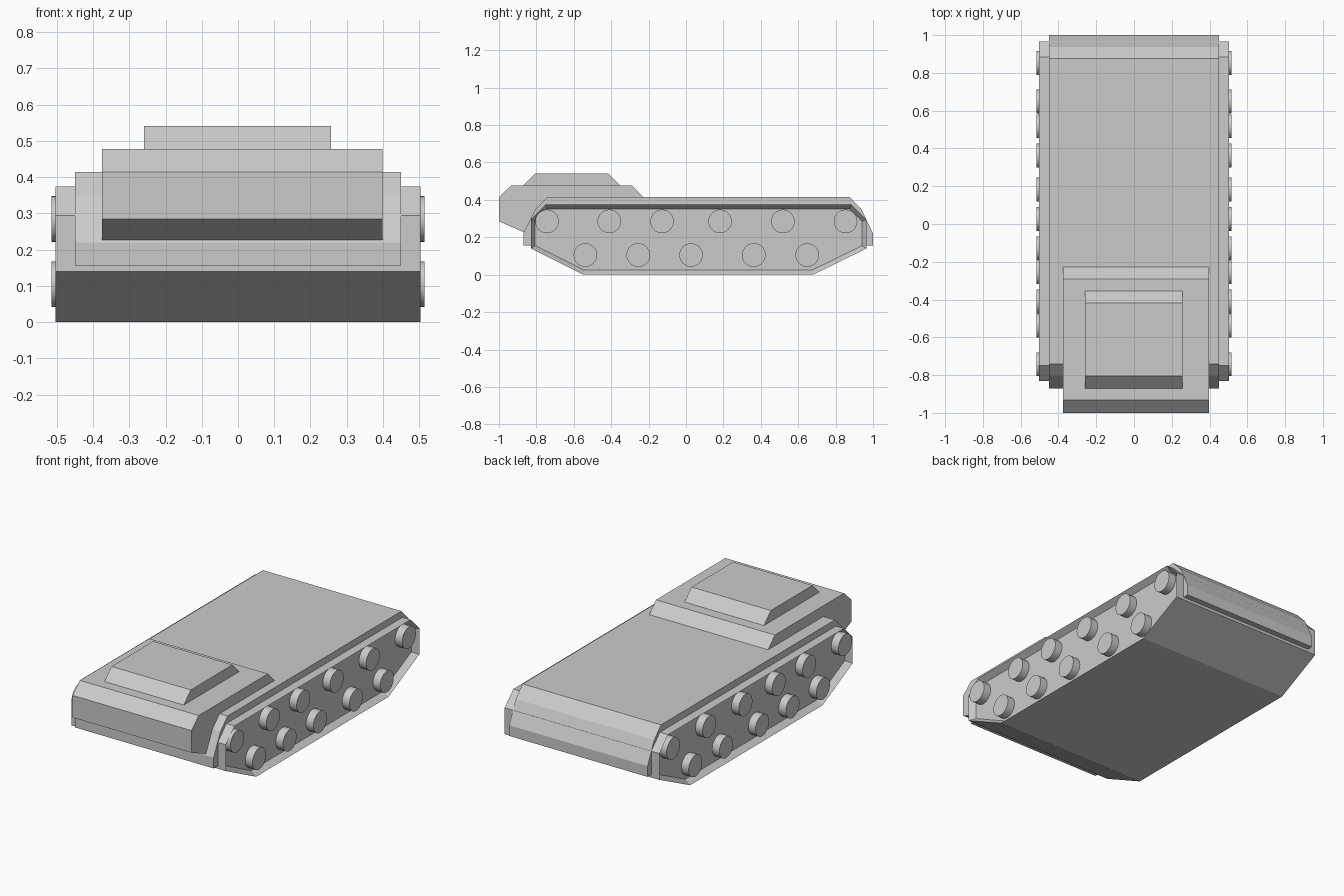
import bpy, bmesh, math

cube = bpy.data.objects.get("Cube")
if cube:
    bpy.data.objects.remove(cube, do_unlink=True)

# Single flat grey
grey = bpy.data.materials.new("plain_grey")
grey.use_nodes = True
colour = (0.6, 0.6, 0.6, 1)
grey.diffuse_color = colour
grey.node_tree.nodes["Principled BSDF"].inputs["Base Color"].default_value = colour


def prism(name, x0, x1, profile, inset=0, depth=0):
    """Extrude a (y, z) profile from x0 to x1, optionally recessing both ends."""
    bm = bmesh.new()
    base = bm.faces.new([bm.verts.new((x0, y, z)) for y, z in profile])
    ext = bmesh.ops.extrude_face_region(bm, geom=[base], use_keep_orig=True)
    for v in ext["geom"]:
        if isinstance(v, bmesh.types.BMVert):
            v.co.x = x1
    bmesh.ops.recalc_face_normals(bm, faces=bm.faces[:])
    if inset:
        ends = [f for f in bm.faces if abs(f.normal.x) > 0.9]
        bmesh.ops.inset_individual(bm, faces=ends, thickness=inset,
                                   depth=-depth, use_even_offset=True)
    mesh = bpy.data.meshes.new(name)
    bm.to_mesh(mesh)
    bm.free()
    mesh.materials.append(grey)
    obj = bpy.data.objects.new(name, mesh)
    bpy.context.collection.objects.link(obj)
    return obj


# Running gear block with recessed side panels
prism("track_body", -0.503, 0.503,
      [(-0.83, 0.14), (-0.83, 0.295), (-0.75, 0.375), (0.885, 0.375),
       (0.965, 0.295), (0.965, 0.14), (0.68, 0), (-0.55, 0)],
      inset=0.024, depth=0.035)

# Hull with sloped nose and tail
prism("hull", -0.45, 0.45,
      [(-0.87, 0.157), (-0.87, 0.22), (-0.805, 0.35), (-0.74, 0.415),
       (0.875, 0.415), (0.938, 0.35), (1, 0.22), (1, 0.157)])

# Overhanging turret and its raised roof
prism("turret", -0.375, 0.398,
      [(-0.85, 0.22), (-1, 0.285), (-1, 0.415), (-0.933, 0.478),
       (-0.29, 0.478), (-0.225, 0.413), (-0.225, 0.22)])
prism("turret_roof", -0.259, 0.257,
      [(-0.87, 0.47), (-0.87, 0.478), (-0.805, 0.542),
       (-0.418, 0.542), (-0.354, 0.478), (-0.354, 0.47)])

# Two staggered rows of wheels on each side
rows = {"upper": (0.285, [-0.743, -0.41, -0.128, 0.182, 0.518, 0.853]),
        "lower": (0.105, [-0.538, -0.255, 0.027, 0.362, 0.648])}
for side, sign in (("left", 1), ("right", -1)):
    for row, (z, spots) in rows.items():
        for i, y in enumerate(spots):
            bpy.ops.mesh.primitive_cylinder_add(
                vertices=32, radius=0.063, depth=0.055,
                location=(sign * 0.4875, y, z), rotation=(0, math.pi / 2, 0))
            wheel = bpy.context.object
            wheel.name = f"{side}_{row}_wheel_{i + 1}"
            wheel.data.materials.append(grey)
            bpy.ops.object.shade_smooth_by_angle(angle=math.radians(35))
